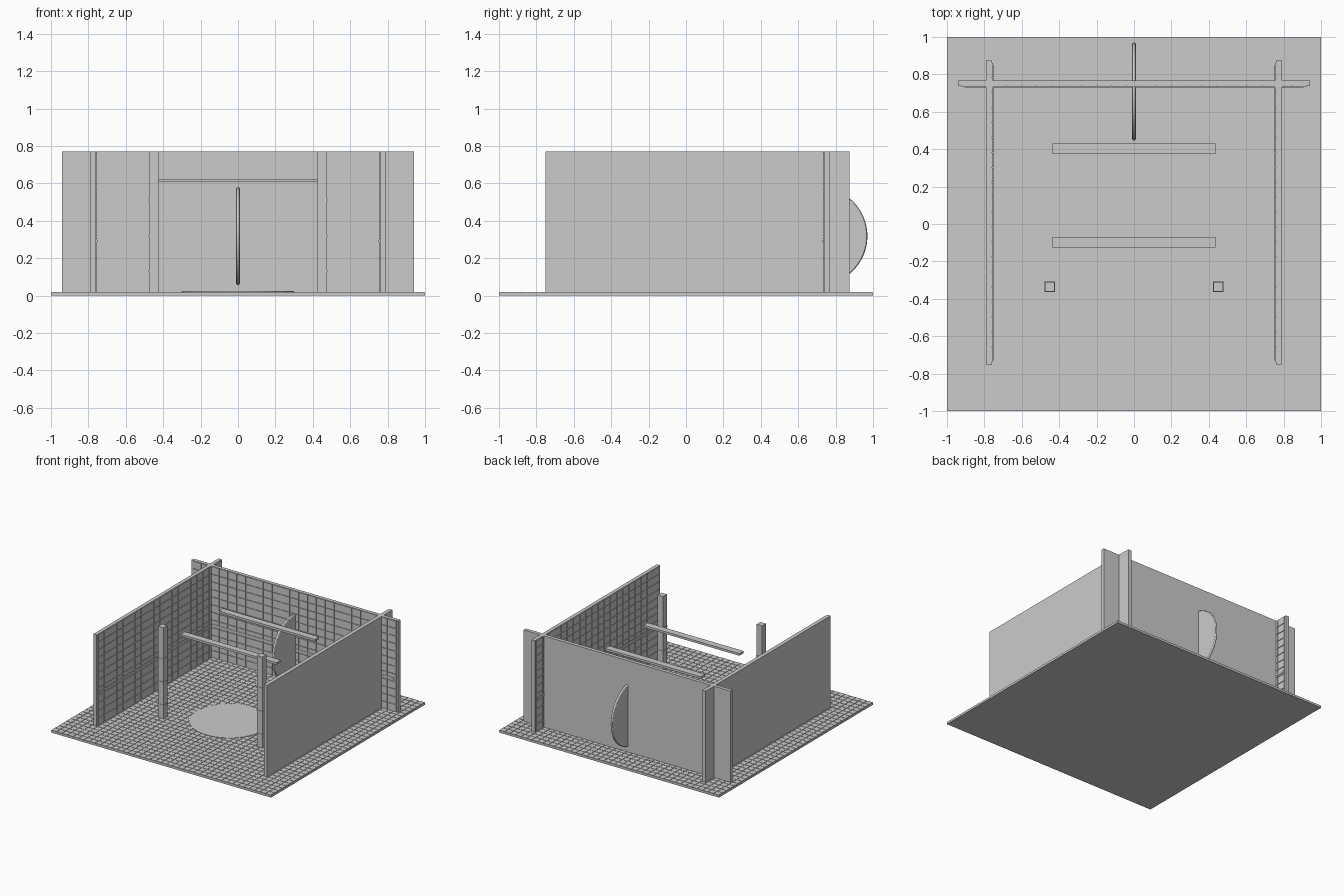
import bpy, bmesh
from math import pi, floor
from mathutils import Matrix, Vector

if "Cube" in bpy.data.objects:
    bpy.data.objects.remove(bpy.data.objects["Cube"])


def add_box(bm, lo, hi):
    lo, hi = Vector(lo), Vector(hi)
    m = Matrix.Translation((lo + hi) / 2) @ Matrix.Diagonal((*(hi - lo), 1))
    bmesh.ops.create_cube(bm, size=1, matrix=m)


def finish(name, bm):
    me = bpy.data.meshes.new(name)
    bm.to_mesh(me)
    bm.free()
    ob = bpy.data.objects.new(name, me)
    bpy.context.collection.objects.link(ob)
    return ob


def boxes(name, *pairs):
    bm = bmesh.new()
    for lo, hi in pairs:
        add_box(bm, lo, hi)
    return finish(name, bm)


def spans(a, b, pitch, gap):
    """Start/end of evenly spaced tiles filling a..b."""
    n = max(1, round((b - a) / pitch))
    s = (b - a) / n
    return [(a + i * s + gap / 2, a + (i + 1) * s - gap / 2) for i in range(n)]


BASE, TOP, PROUD = 0.02, 0.77, 0.005
GAP = 0.005

# floor slab with a grid of small tiles
boxes("floor_slab", ((-1, -1, 0), (1, 1, 0.017)))
bm = bmesh.new()
for x0, x1 in spans(-1, 1, 0.05, 0.004):
    for y0, y1 in spans(-1, 1, 0.05, 0.004):
        add_box(bm, (x0, y0, 0.012), (x1, y1, BASE))
finish("floor_tiles", bm)

# back wall, tiled on its inner face
boxes("back_wall", ((-0.94, 0.737, 0.01), (0.94, 0.766, TOP)))
bm = bmesh.new()
for z0, z1 in spans(BASE, TOP, 0.062, GAP):
    for x0, x1 in spans(-0.925, 0.925, 0.08, GAP):
        add_box(bm, (x0, 0.737 - PROUD, z0), (x1, 0.74, z1))
finish("back_wall_tiles", bm)
boxes("back_wall_trim", ((-0.905, 0.729, 0.285), (0.905, 0.738, 0.298)))

# side walls, tiled on their inner faces
for side, s in (("left", -1), ("right", 1)):
    def across(a, b):
        return sorted((s * a, s * b))
    a, b = across(0.76, 0.79)
    boxes(side + "_wall", ((a, -0.75, 0.01), (b, 0.875, TOP)))
    a, b = across(0.76 - PROUD, 0.762)
    bm = bmesh.new()
    for z0, z1 in spans(BASE, TOP, 0.062, GAP):
        for y0, y1 in spans(-0.737, 0.863, 0.08, GAP):
            add_box(bm, (a, y0, z0), (b, y1, z1))
    finish(side + "_wall_tiles", bm)
    a, b = across(0.752, 0.762)
    boxes(side + "_wall_trim", ((a, -0.73, 0.285), (b, 0.85, 0.298)))

    # front post with joint bands
    cx, cy = s * 0.45, -0.335
    r = 0.025
    boxes(side + "_post", ((cx - r, cy - r, 0.01), (cx + r, cy + r, TOP)))
    q = 0.0285
    boxes(side + "_post_bands",
          *[((cx - q, cy - q, z - 0.005), (cx + q, cy + q, z + 0.005))
            for z in (0.13, 0.32, 0.51)])

# two overhead beams
for name, y in (("front_beam", -0.097), ("rear_beam", 0.402)):
    boxes(name, ((-0.436, y - 0.0275, 0.606), (0.436, y + 0.0275, 0.624)))

# thin round mat on the floor
bm = bmesh.new()
bmesh.ops.create_cone(bm, cap_ends=True, segments=64, radius1=0.3, radius2=0.3,
                      depth=0.008, matrix=Matrix.Translation((0, -0.11, 0.019)))
finish("round_mat", bm)

# upright disc passing through the back wall, with a rounded rim
turn = Matrix.Translation((0, 0.708, 0.318)) @ Matrix.Rotation(pi / 2, 4, 'Y')
bm = bmesh.new()
bmesh.ops.create_cone(bm, cap_ends=True, segments=64, radius1=0.25, radius2=0.25,
                      depth=0.018, matrix=turn)
finish("disc", bm)
bpy.ops.mesh.primitive_torus_add(major_segments=64, minor_segments=12,
                                 major_radius=0.252, minor_radius=0.01)
rim = bpy.context.object
rim.name = "disc_rim"
rim.data.transform(turn)
bpy.ops.object.shade_smooth_by_angle()
